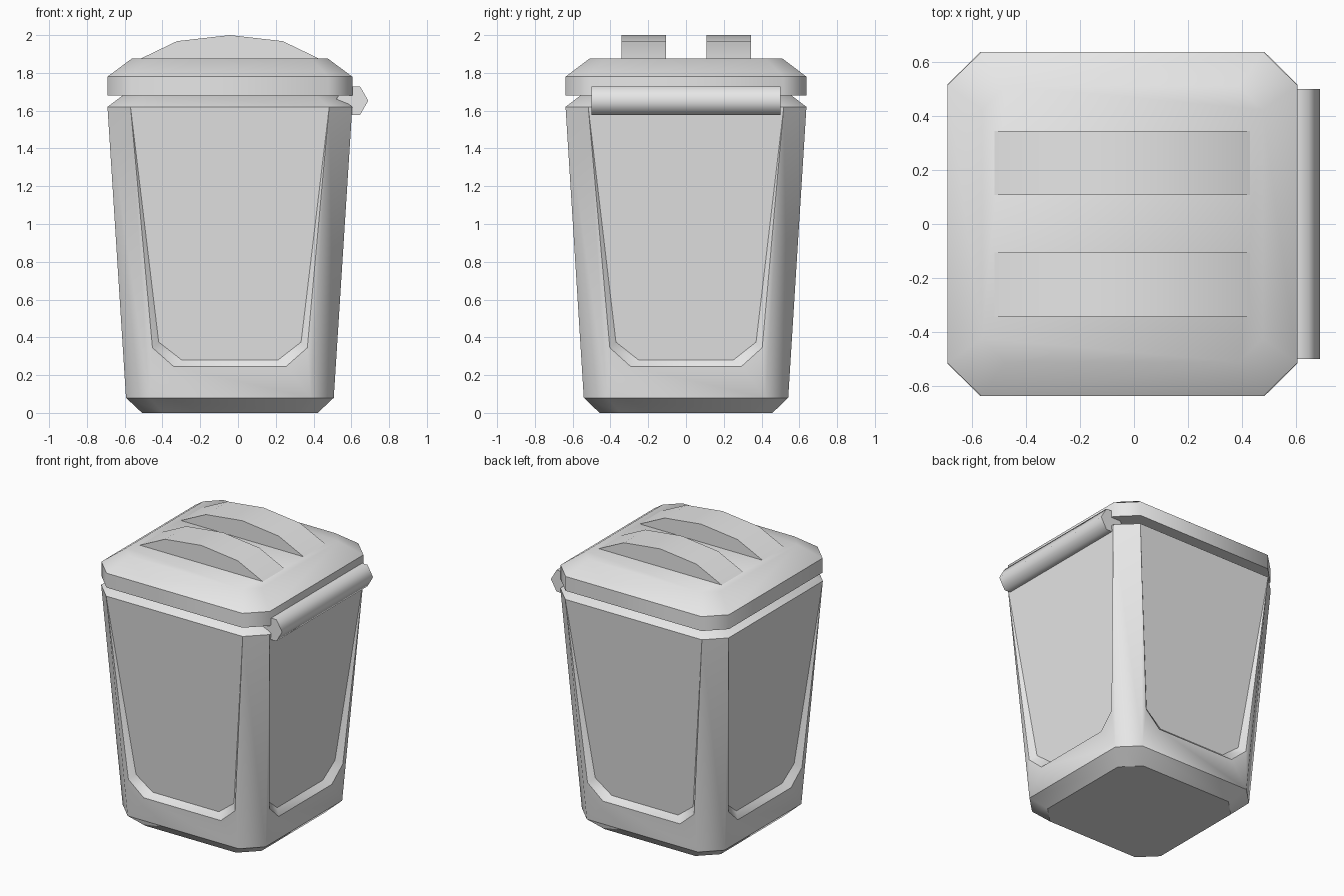
import bpy, bmesh, math
from mathutils import Matrix, Vector

cube = bpy.data.objects.get("Cube")
if cube:
    bpy.data.objects.remove(cube)

CX = -0.043          # bin axis, shifted to make room for the side bar
Y_SCALE = 0.984      # the bin is slightly shallower than wide

grey = bpy.data.materials.new("light grey")
grey.use_nodes = True
grey.diffuse_color = (0.8, 0.8, 0.8, 1)
grey.node_tree.nodes["Principled BSDF"].inputs["Base Color"].default_value = (0.8, 0.8, 0.8, 1)


def finish(name, bm, angle):
    bmesh.ops.remove_doubles(bm, verts=bm.verts, dist=0.0005)
    bmesh.ops.recalc_face_normals(bm, faces=bm.faces)
    mesh = bpy.data.meshes.new(name)
    bm.to_mesh(mesh)
    bm.free()
    mesh.materials.append(grey)
    obj = bpy.data.objects.new(name, mesh)
    bpy.context.collection.objects.link(obj)
    bpy.ops.object.select_all(action="DESELECT")
    obj.select_set(True)
    bpy.context.view_layer.objects.active = obj
    bpy.ops.object.shade_smooth_by_angle(angle=math.radians(angle))
    return obj


def prism(name, profile, y0, y1, angle):
    """Extrude an x-z outline along y."""
    bm = bmesh.new()
    face = bm.faces.new([bm.verts.new((x, y0, z)) for x, z in profile])
    ext = bmesh.ops.extrude_face_region(bm, geom=[face], use_keep_orig=True)
    moved = [v for v in ext["geom"] if isinstance(v, bmesh.types.BMVert)]
    bmesh.ops.translate(bm, verts=moved, vec=(0, y1 - y0, 0))
    return finish(name, bm, angle)


def octagon(bm, z, half, cut):
    pts = []
    for k in range(4):
        turn = Matrix.Rotation(k * math.pi / 2, 3, "Z")
        for u in (cut - half, half - cut):
            pts.append(turn @ Vector((u, -half, z)))
    return [bm.verts.new((p.x + CX, p.y * Y_SCALE, p.z)) for p in pts]


# Tapered body: one side with its recessed panel, turned around four times
TOP, BASE, CUT, DEPTH = 1.62, 0.08, 0.122, 0.042


def wall(z):
    return 0.55 + 0.098 * (z - BASE) / (TOP - BASE)


def panel(z):
    return wall(z) - DEPTH * (TOP - z) / (TOP - 0.28)


points = {
    "rim": (0.445, 0.555, 1.69),
    "top": (wall(TOP) - CUT, wall(TOP), TOP),
    "low": (wall(BASE) - CUT, wall(BASE), BASE),
    "foot": (0.35, 0.465, 0),
    "edge": (0.41, wall(0.345), 0.345),
    "notch": (0.297, wall(0.245), 0.245),
    "in_edge": (0.377, panel(0.375), 0.375),
    "in_notch": (0.255, panel(0.28), 0.28),
}
bm = bmesh.new()
sides = []
for k in range(4):
    turn = Matrix.Rotation(k * math.pi / 2, 3, "Z")
    side = {}
    for name, (u, out, z) in points.items():
        for s in (-1, 1):
            p = turn @ Vector((s * u, -out, z))
            side[name, s] = bm.verts.new((p.x + CX, p.y * Y_SCALE, z))
    sides.append(side)

for k, a in enumerate(sides):
    b = sides[(k + 1) % 4]
    # frame and sloped ledge beside the panel, mirrored left and right
    for s in (-1, 1):
        for names in (("top", "low", "edge"), ("low", "notch", "edge"),
                      ("top", "edge", "in_edge"),
                      ("edge", "notch", "in_notch", "in_edge")):
            bm.faces.new([a[n, s] for n in names])
    # full-width bands: rim, lower frame, ledge and foot
    for hi, lo in (("rim", "top"), ("notch", "low"),
                   ("in_notch", "notch"), ("low", "foot")):
        bm.faces.new([a[hi, -1], a[lo, -1], a[lo, 1], a[hi, 1]])
    # recessed panel
    inner = ("top", "in_edge", "in_notch")
    f = bm.faces.new([a[n, -1] for n in inner] + [a[n, 1] for n in reversed(inner)])
    sharp = list(f.edges)
    for s in (-1, 1):
        sharp += [bm.edges.get((a["top", s], a["edge", s])),
                  bm.edges.get((a["edge", s], a["notch", s]))]
    sharp.append(bm.edges.get((a["notch", -1], a["notch", 1])))
    for e in sharp:
        e.smooth = False
    # chamfered corner
    for hi, lo in (("rim", "top"), ("top", "low"), ("low", "foot")):
        bm.faces.new([a[hi, 1], a[lo, 1], b[lo, -1], b[hi, -1]])
for ring in ("rim", "foot"):
    bm.faces.new([s[ring, t] for s in sides for t in (-1, 1)])
for e in bm.edges:
    heights = [v.co.z for v in e.verts]
    if max(heights) - min(heights) < 0.001 and heights[0] in (0, BASE, TOP):
        e.smooth = False
for e in bm.edges:
    if all(abs(v.co.z - BASE) < 0.001 or abs(v.co.z - TOP) < 0.001 or v.co.z < 0.001
           for v in e.verts) and abs(e.verts[0].co.z - e.verts[1].co.z) < 0.001:
        e.smooth = False
finish("bin_body", bm, 47)

# Lid with a sloped upper edge
bm = bmesh.new()
rings = [octagon(bm, *r) for r in ((1.68, 0.648, 0.125), (1.78, 0.648, 0.125), (1.875, 0.52, 0.09))]
for lower, upper in zip(rings, rings[1:]):
    for i in range(8):
        j = (i + 1) % 8
        bm.faces.new([lower[i], lower[j], upper[j], upper[i]])
bm.faces.new(rings[0])
bm.faces.new(rings[-1])
finish("lid", bm, 47)

# Two arched ribs on the lid
arch = [(-0.473, 1.875), (-0.28, 1.968), (0, 2.0), (0.28, 1.968), (0.473, 1.875)]
outline = [(-0.473, 1.86)] + arch + [(0.473, 1.86)]
outline = [(x + CX, z) for x, z in outline]
prism("front_lid_rib", outline, -0.342, -0.105, 47)
prism("back_lid_rib", outline, 0.108, 0.345, 47)

# Six-sided bar along the left side
R = 0.0866
bar = [(0.603 + R * math.cos(i * math.pi / 3), 1.653 + R * math.sin(i * math.pi / 3)) for i in range(6)]
prism("side_bar", bar, -0.5, 0.5, 65)
